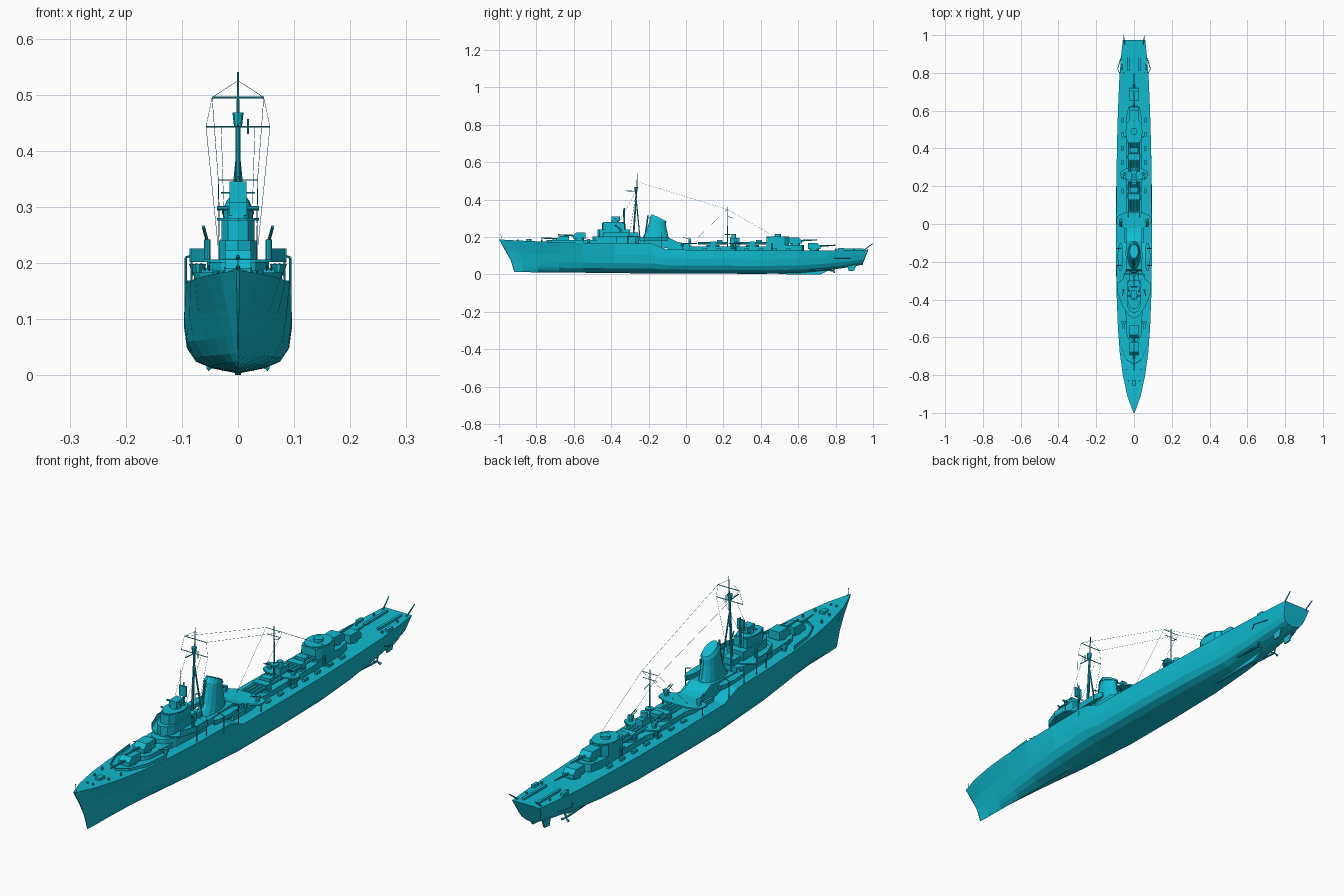
import bpy, bmesh, math
from mathutils import Vector

mat = bpy.data.materials.new("hull_paint")
mat.diffuse_color = (0.005, 0.5, 0.64, 1)


def loft(name, rings):
    """Skin closed rings of equal point count, capping both ends."""
    bm = bmesh.new()
    vs = [[bm.verts.new(p) for p in r] for r in rings]
    n = len(rings[0])
    for a, b in zip(vs, vs[1:]):
        for i in range(n):
            j = (i + 1) % n
            bm.faces.new((a[i], a[j], b[j], b[i]))
    bm.faces.new(vs[0])
    bm.faces.new(vs[-1])
    bmesh.ops.recalc_face_normals(bm, faces=bm.faces)
    me = bpy.data.meshes.new(name)
    bm.to_mesh(me)
    bm.free()
    me.materials.append(mat)
    ob = bpy.data.objects.new(name, me)
    bpy.context.collection.objects.link(ob)
    return ob


def deckhouse(name, half, z0, z1):
    """Vertical prism from the starboard half of a plan outline."""
    pts = half + [(-x, y) for x, y in reversed(half) if x > 1e-6]
    return loft(name, [[(x, y, z) for x, y in pts] for z in (z0, z1)])


def slab(name, prof, hw, cx=0):
    """Side profile (y, z) extruded across x."""
    return loft(name, [[(cx + s * hw, y, z) for y, z in prof] for s in (-1, 1)])


def box(name, c, s):
    (x, y, z), (a, b, h) = c, s
    return slab(name, [(y - b / 2, z), (y + b / 2, z), (y + b / 2, z + h), (y - b / 2, z + h)], a / 2, x)


def rod(name, a, b, r, r2=None, n=8):
    a, b = Vector(a), Vector(b)
    q = (b - a).to_track_quat('Z', 'Y')
    r2 = r if r2 is None else r2
    circ = [(math.cos(2 * math.pi * i / n), math.sin(2 * math.pi * i / n), 0) for i in range(n)]
    return loft(name, [[p + q @ (Vector(c) * k) for c in circ] for p, k in ((a, r), (b, r2))])


def oval(cy, hl, hw, n=8):
    """Starboard half of an oval plan outline, bow to stern."""
    return [(hw * math.sin(math.pi * i / n), cy - hl * math.cos(math.pi * i / n)) for i in range(n + 1)]


# Hull: y, deck half-width, deck z, keel z, fullness, bow rake
stations = [(-.918, .003, .187, .014, 0, .082), (-.87, .034, .182, .012, .05, .045),
            (-.79, .059, .177, .011, .2, .012), (-.68, .076, .172, .01, .4, 0),
            (-.55, .086, .168, .009, .62, 0), (-.38, .093, .165, .007, .85, 0),
            (-.18, .096, .164, .005, 1, 0), (-.10, .096, .133, .005, 1, 0),
            (.15, .095, .130, .004, 1, 0), (.4, .092, .128, .003, .95, 0),
            (.6, .086, .128, .006, .8, 0), (.76, .079, .128, .022, .75, 0),
            (.88, .07, .13, .04, .75, 0), (.945, .06, .132, .052, .75, -.03)]
T = (0, .07, .16, .34, .62, 1)
FULL = (0, .5, .79, .95, 1, .985)
VEE = (0, .06, .13, .27, .52, 1)
rings = []
for y, w, zd, zk, f, rake in stations:
    side = [(w * (F * f + V * (1 - f)), y - rake * t ** 1.4, zk + (zd - zk) * t) for t, F, V in zip(T, FULL, VEE)]
    rings.append([(-x, yy, z) for x, yy, z in reversed(side[1:])] + side)
loft("hull", rings)
slab("stern_skeg", [(.45, .02), (.5, .001), (.72, 0), (.78, .03), (.7, .06)], .005)
for s in (-1, 1):
    slab("rudder", [(.86, .06), (.87, .018), (.9, .02), (.915, .06)], .003, s * .025)
    rod("propeller_shaft", (s * .04, .6, .03), (s * .04, .79, .02), .004)
    for k in range(3):
        a = k * 2.094
        rod("propeller_blade", (s * .04, .79, .02), (s * .04 + .017 * math.sin(a), .793, .02 + .017 * math.cos(a)), .002, .005, 6)
    rod("propeller_guard", (s * .07, .79, .085), (s * .087, .82, .085), .002)
    rod("propeller_guard", (s * .087, .82, .085), (s * .07, .88, .085), .002)
    # Stern davits, charge rails, bow bollards and breakwater
    rod("stern_davit", (s * .05, .95, .128), (s * .055, .998, .165), .003, .002)
    box("charge_rail", (s * .03, .88, .13), (.01, .14, .008))
    box("charge_thrower", (s * .063, .83, .128), (.012, .03, .012))
    for y, w in ((-.9, .012), (-.83, .03), (-.77, .04), (.8, .055), (.9, .05)):
        rod("bollard", (s * w, y, .125), (s * w, y, .187 if y < 0 else .138), .004)
    path = [(0, -.745), (.04, -.72), (.068, -.65), (.078, -.55)]
    for (x0, y0), (x1, y1) in zip(path, path[1:]):
        loft("breakwater", [[(s * x, y, .165), (s * x, y + .004, .165), (s * x, y + .004, .183), (s * x, y, .183)]
                            for x, y in ((x0, y0), (x1, y1))])
rod("jackstaff", (0, -.985, .18), (0, -.99, .215), .001)
box("anchor_windlass", (0, -.84, .178), (.02, .03, .01))


# Gun mounts with a sloping shield; d = -1 points to the bow
def gun(y, z, d):
    rod("gun_base", (0, y, z - .004), (0, y, z + .006), .025, n=12)
    prof = [(.034, .004), (.034, .02), (.018, .036), (-.034, .036), (-.034, .004)]
    slab("gun_shield", [(y + d * a, z + b) for a, b in prof], .023)
    rod("gun_barrel", (0, y + d * .02, z + .02), (0, y + d * .115, z + .025), .0045, .003)


deckhouse("forward_gun_house", oval(-.575, .05, .04)[:5] + [(.045, -.45), (.045, -.3)], .16, .185)
gun(-.66, .17, -1)
gun(-.57, .187, -1)
deckhouse("aft_gun_house", [(.04, .43), (.04, .57), (.03, .62), (0, .63)], .125, .158)
gun(.585, .16, 1)
gun(.685, .131, 1)

# Bridge levels
deckhouse("bridge_base", [(0, -.5), (.03, -.485), (.05, -.45), (.055, -.27), (.04, -.25)], .16, .202)
deckhouse("bridge_wing_deck", [(0, -.47), (.03, -.465), (.06, -.44), (.086, -.37), (.086, -.31), (.04, -.28)], .202, .206)
deckhouse("bridge_house", [(0, -.472), (.022, -.462), (.034, -.44), (.034, -.3)], .206, .24)
deckhouse("upper_bridge", [(0, -.45), (.018, -.445), (.029, -.425), (.029, -.33)], .24, .276)
deckhouse("bridge_roof", oval(-.385, .06, .037), .276, .28)
rod("director_base", (0, -.38, .28), (0, -.38, .3), .02, .017, 12)
box("director", (0, -.375, .285), (.032, .045, .024))
rod("rangefinder", (-.037, -.38, .298), (.037, -.38, .298), .004)
rod("forward_radar_post", (0, -.33, .24), (0, -.33, .355), .006, .003)
box("forward_radar", (0, -.335, .305), (.03, .006, .04))
box("signal_house", (0, -.285, .2), (.05, .06, .025))
for s in (-1, 1):
    box("wing_screen", (s * .085, -.34, .204), (.003, .065, .022))
    loft("wing_front_screen", [[(s * x, y, .204), (s * x, y + .003, .204), (s * x, y + .003, .226), (s * x, y, .226)]
                               for x, y in ((.085, -.37), (.06, -.44))])
    for y in (-.37, -.31):
        rod("wing_support", (s * .083, y, .16), (s * .083, y, .204), .002)
    rod("signal_lamp", (s * .055, -.35, .205), (s * .055, -.35, .242), .006)
    rod("wing_gun", (s * .055, -.35, .24), (s * .062, -.38, .265), .003)

# Funnel and boiler casing
slab("boiler_casing", [(-.26, .16), (-.24, .187), (-.09, .195), (-.05, .175), (.03, .158), (.03, .125)], .042)
rings = []
for yf, zf, ya, za, w in ((-.245, .18, -.085, .18, .036), (-.215, .225, -.095, .205, .032), (-.2, .27, -.105, .25, .028),
                          (-.192, .302, -.108, .278, .026), (-.197, .303, -.104, .277, .029), (-.182, .322, -.107, .286, .022)):
    rings.append([(w * math.sin(a), (yf + ya) / 2 - (ya - yf) / 2 * math.cos(a), (zf + za) / 2 + (zf - za) / 2 * math.cos(a))
                  for a in [2 * math.pi * i / 16 for i in range(16)]])
loft("funnel", rings)
rod("steam_pipe", (0, -.222, .18), (0, -.203, .315), .004)

# Amidships deckhouse and gun platforms
deckhouse("midship_deckhouse", [(.05, -.1), (.05, .02), (.04, .06), (.04, .24), (.05, .27), (.04, .3), (.04, .45)], .125, .15)
deckhouse("forward_platform", [(.03, -.03), (.09, 0), (.094, .015), (.09, .04), (.05, .06)], .163, .169)
deckhouse("aft_platform", oval(.265, .035, .075), .163, .169)
deckhouse("aft_control_house", [(.03, .43), (.04, .45), (.04, .53), (.025, .55)], .15, .2)
deckhouse("aft_control_roof", oval(.49, .06, .045), .2, .204)
rod("aft_director", (0, .49, .2), (0, .49, .215), .018, n=12)


def light_gun(x, y, z, d=-1):
    rod("light_gun_base", (x, y, z), (x, y, z + .014), .008, .005)
    box("light_gun_shield", (x, y, z + .01), (.02, .012, .012))
    for s in (-1, 1):
        rod("light_gun_barrel", (x + s * .004, y, z + .018), (x + s * .004, y + d * .035, z + .03), .0015, n=6)


for s in (-1, 1):
    light_gun(s * .07, .02, .169)
    light_gun(s * .05, .265, .169)
    light_gun(s * .055, -.52, .167)
    for y in (.02, .265):
        rod("platform_support", (s * (.085 if y < .1 else .065), y, .127), (s * (.085 if y < .1 else .065), y, .165), .002)
    # Boats beside the funnel, with davits
    rings = [[(s * .072 + w * x, y, .198 + z) for x, z in ((-1, 0), (-.6, -.02), (.6, -.02), (1, 0))]
             for y, w in ((-.25, .003), (-.225, .012), (-.17, .015), (-.12, .012), (-.1, .004))]
    loft("ship_boat", rings)
    for y in (-.22, -.13):
        rod("boat_davit", (s * .093, y, .14), (s * .093, y, .21), .002)
        rod("boat_davit_arm", (s * .093, y, .21), (s * .07, y, .217), .002)
    # Deck clutter: lockers and vents
    for i in range(7):
        box("deck_locker", (s * .06, .1 + i * .075, .126), (.01, .025, .012))
    for y in (-.02, .25, .46):
        rod("vent", (s * .046, y, .13), (s * .046, y, .168), .006)
box("searchlight_house", (0, .26, .15), (.03, .05, .045))
rod("searchlight", (0, .255, .195), (0, .255, .215), .012, n=12)

# Two banks of four torpedo tubes
for y in (.145, .355):
    rod("tube_turntable", (0, y, .148), (0, y, .158), .035, n=16)
    box("tube_cradle", (0, y, .155), (.06, .03, .02))
    for i in range(4):
        x = (i - 1.5) * .015
        rod("torpedo_tube", (x, y - .08, .166), (x, y + .08, .166), .0068)
    box("tube_crew_shelter", (0, y + .035, .165), (.04, .03, .018))

# Foremast, crow's nest and yards; mainmast aft
rod("foremast", (0, -.282, .19), (0, -.264, .46), .005, .004)
rod("foremast_topmast", (0, -.264, .44), (0, -.26, .54), .003, .0015)
for s in (-1, 1):
    rod("foremast_leg", (s * .022, -.245, .18), (0, -.266, .4), .003)
rod("crows_nest", (0, -.267, .443), (0, -.267, .468), .007, .01)
rod("upper_yard", (-.046, -.26, .495), (.046, -.26, .495), .0015)
rod("lower_yard", (-.057, -.266, .443), (.057, -.266, .443), .0015)
rod("fore_radar_arm", (0, -.267, .444), (0, -.32, .447), .002)
rod("mast_lamp", (.018, -.27, .43), (.018, -.27, .457), .002)
rod("mainmast", (0, .222, .15), (0, .22, .362), .003, .0015)
rod("mainmast_platform", (0, .222, .21), (0, .222, .216), .016)
for z, w in ((.348, .035), (.325, .03)):
    rod("mainmast_yard", (-w, .22, z), (w, .22, z), .0012)
rod("mainmast_gaff", (0, .222, .31), (0, .255, .3), .0012)

# Rigging wires
for s in (-1, 1):
    for a, b in (((.046, -.26, .495), (.035, .22, .348)), ((.046, -.26, .495), (0, -.26, .525)),
                 ((.057, -.266, .443), (.035, -.3, .225)), ((.046, -.26, .495), (.057, -.266, .443)),
                 ((.035, .22, .348), (.03, .03, .165)), ((.035, .22, .348), (.035, .47, .204)),
                 ((.03, -.266, .443), (.025, -.36, .28))):
        rod("rigging_wire", (s * a[0], *a[1:]), (s * b[0], *b[1:]), .0005, n=3)
